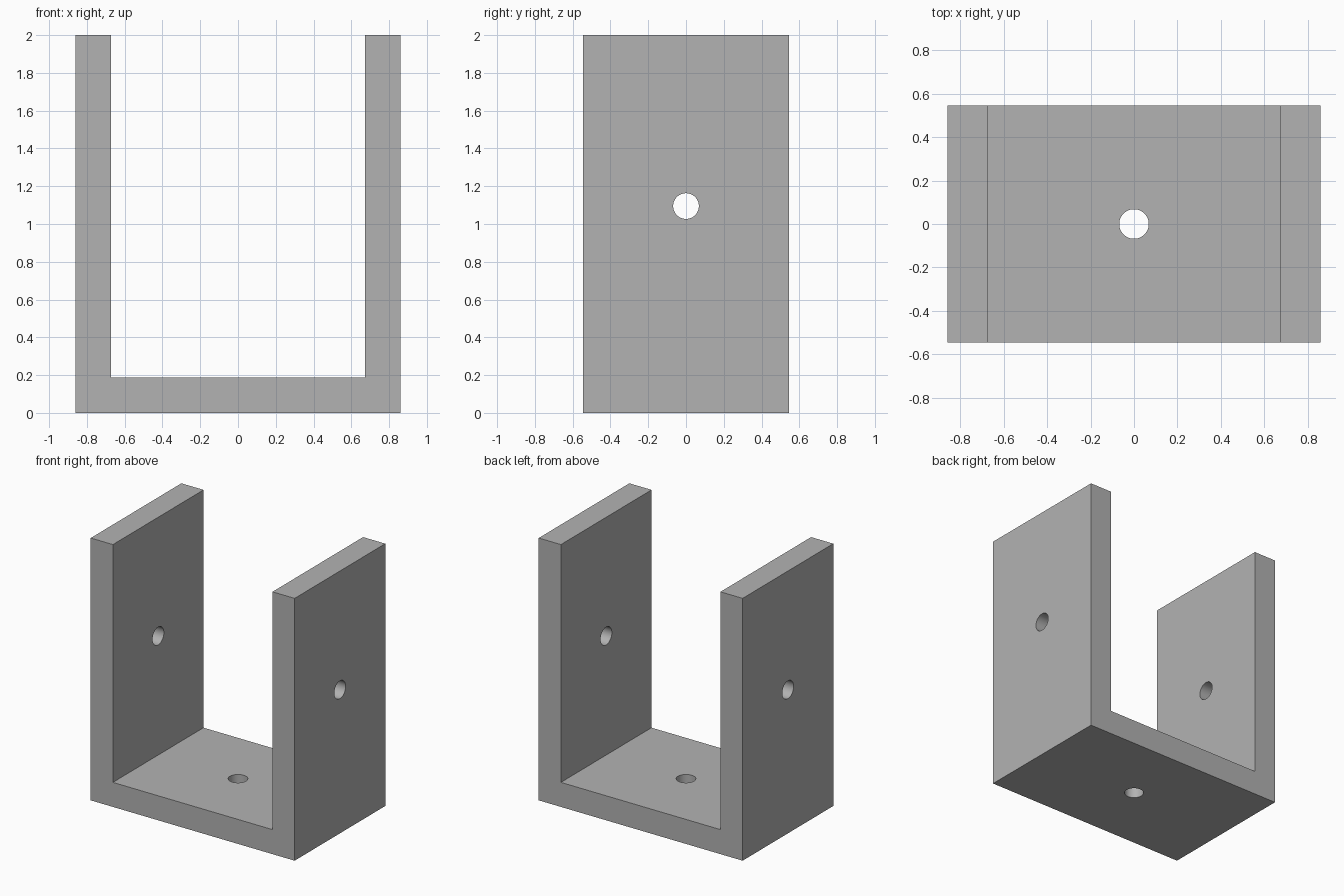
import bpy
import bmesh
from math import radians

HALF_W, HALF_D, HEIGHT = 0.86, 0.546, 2.0
WALL = 0.187
HOLE_R, HOLE_Z = 0.068, 1.095

if "Cube" in bpy.data.objects:
    bpy.data.objects.remove(bpy.data.objects["Cube"], do_unlink=True)

# Plain grey finish
grey = bpy.data.materials.new("plain_grey")
grey.use_nodes = True
colour = (0.448, 0.448, 0.448, 1)
grey.diffuse_color = colour
grey.node_tree.nodes["Principled BSDF"].inputs["Base Color"].default_value = colour

# U-shaped channel: half profile mirrored, then extruded front to back
inner = HALF_W - WALL
half = [(HALF_W, 0), (HALF_W, HEIGHT), (inner, HEIGHT), (inner, WALL)]
profile = half + [(-x, z) for x, z in reversed(half)]
bm = bmesh.new()
face = bm.faces.new([bm.verts.new((x, -HALF_D, z)) for x, z in profile])
extruded = bmesh.ops.extrude_face_region(bm, geom=[face])["geom"]
bmesh.ops.translate(bm, vec=(0, 2 * HALF_D, 0),
                    verts=[v for v in extruded if isinstance(v, bmesh.types.BMVert)])
bmesh.ops.recalc_face_normals(bm, faces=bm.faces)
mesh = bpy.data.meshes.new("u_bracket")
bm.to_mesh(mesh)
bm.free()
mesh.materials.append(grey)
bracket = bpy.data.objects.new("u_bracket", mesh)
bpy.context.collection.objects.link(bracket)


def drill(name, location, rotation, depth):
    """Cut a round hole through the bracket."""
    bpy.ops.mesh.primitive_cylinder_add(vertices=64, radius=HOLE_R, depth=depth,
                                        location=location, rotation=rotation)
    cutter = bpy.context.object
    cutter.name = name
    cutter.hide_render = True
    cutter.data.materials.append(grey)
    bpy.ops.object.select_all(action="DESELECT")
    bracket.select_set(True)
    bpy.context.view_layer.objects.active = bracket
    mod = bracket.modifiers.new(name, "BOOLEAN")
    mod.operation = "DIFFERENCE"
    mod.solver = "EXACT"
    mod.object = cutter
    bpy.ops.object.modifier_apply(modifier=mod.name)
    bpy.data.objects.remove(cutter, do_unlink=True)


# Pin holes through both arms, and a mounting hole through the base
drill("arm_hole_cutter", (0, 0, HOLE_Z), (0, radians(90), 0), 3)
drill("base_hole_cutter", (0, 0, WALL / 2), (0, 0, 0), 4 * WALL)

bpy.ops.object.shade_smooth_by_angle(angle=radians(30))
